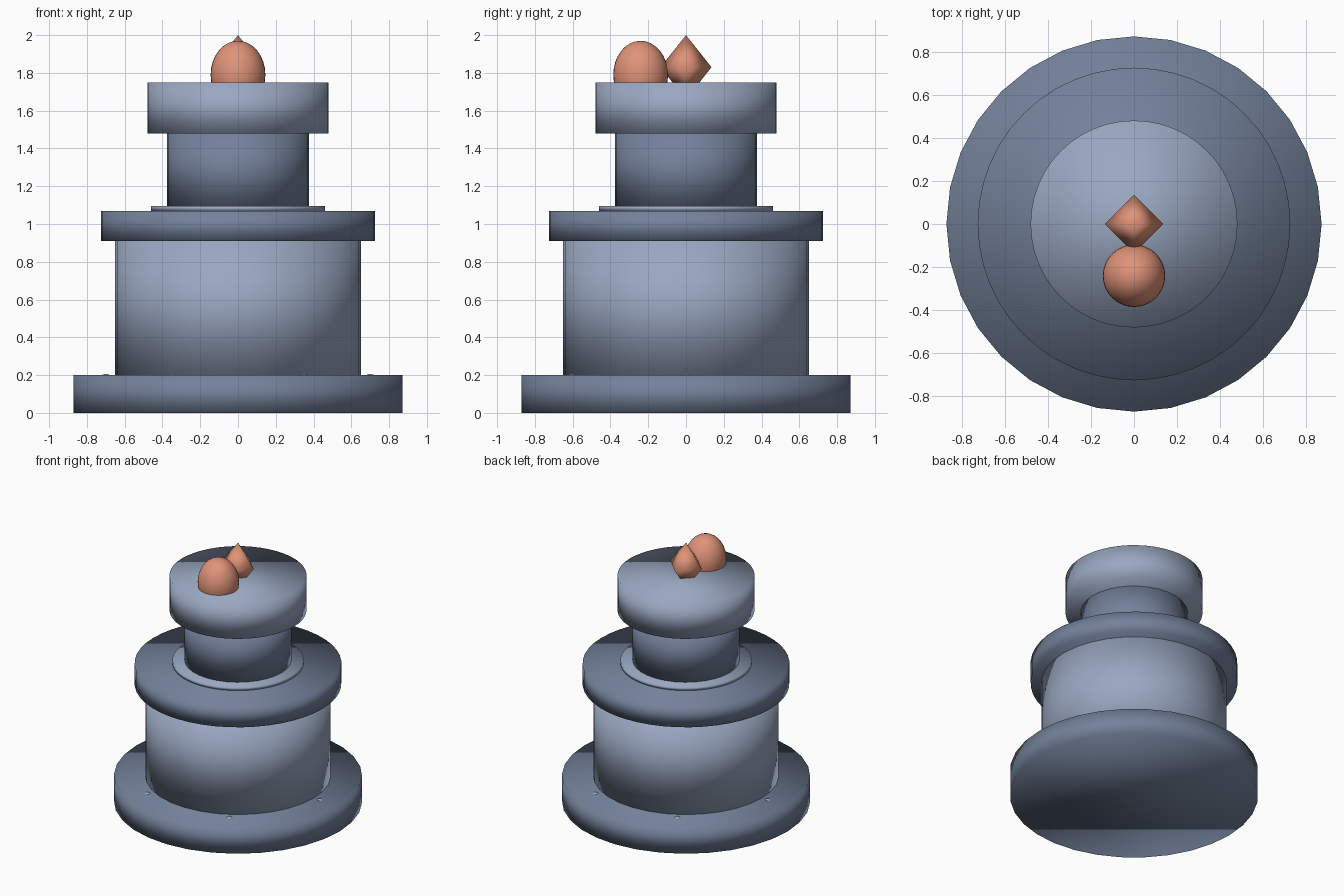
import bpy
from math import cos, sin, tau

cube = bpy.data.objects.get("Cube")
if cube:
    bpy.data.objects.remove(cube, do_unlink=True)


def make_material(name, colour):
    mat = bpy.data.materials.new(name)
    mat.use_nodes = True
    mat.diffuse_color = (*colour, 1)
    mat.node_tree.nodes["Principled BSDF"].inputs["Base Color"].default_value = (*colour, 1)
    return mat


light = make_material("light steel blue", (0.32, 0.39, 0.53))
dark = make_material("dark steel blue", (0.17, 0.22, 0.32))
coral = make_material("coral", (0.74, 0.29, 0.19))


def finish(name, mat):
    obj = bpy.context.object
    obj.name = name
    obj.data.materials.append(mat)
    bpy.ops.object.shade_smooth()
    return obj


def disc(name, radius, bottom, top, mat, sides=32):
    bpy.ops.mesh.primitive_cylinder_add(vertices=sides, radius=radius, depth=top - bottom,
                                        location=(0, 0, (bottom + top) / 2))
    return finish(name, mat)


def dome(name, location, size, mat):
    bpy.ops.mesh.primitive_uv_sphere_add(segments=32, ring_count=16, radius=1,
                                         location=location, scale=size)
    return finish(name, mat)


# Stacked round body
disc("base", 0.87, 0, 0.2, dark)
disc("drum", 0.65, 0.2, 0.91, light)
disc("collar", 0.725, 0.91, 1.07, dark, 48)
disc("neck_ring", 0.46, 1.07, 1.095, light, 48)
disc("neck", 0.375, 1.095, 1.48, dark)
disc("head", 0.48, 1.48, 1.75, light, 48)

# Bolts around the base
for i in range(6):
    a = tau * i / 6
    dome(f"bolt_{i + 1}", (0.7 * cos(a), 0.7 * sin(a), 0.195), (0.022, 0.022, 0.011), light)

# Ornaments on top
dome("front_dome", (0, -0.24, 1.79), (0.145, 0.145, 0.18), coral)
bpy.ops.mesh.primitive_cone_add(vertices=4, radius1=0.135, radius2=0, depth=0.17,
                                location=(0, 0, 1.915), end_fill_type='NOTHING')
gem = bpy.context.object
mirror = gem.modifiers.new("lower_half", 'MIRROR')
mirror.use_axis = (False, False, True)
pivot = bpy.data.objects.new("gem_mirror_centre", None)
pivot.location = (0, 0, 1.83)
pivot.hide_render = True
bpy.context.collection.objects.link(pivot)
mirror.mirror_object = pivot
finish("gem", coral)
